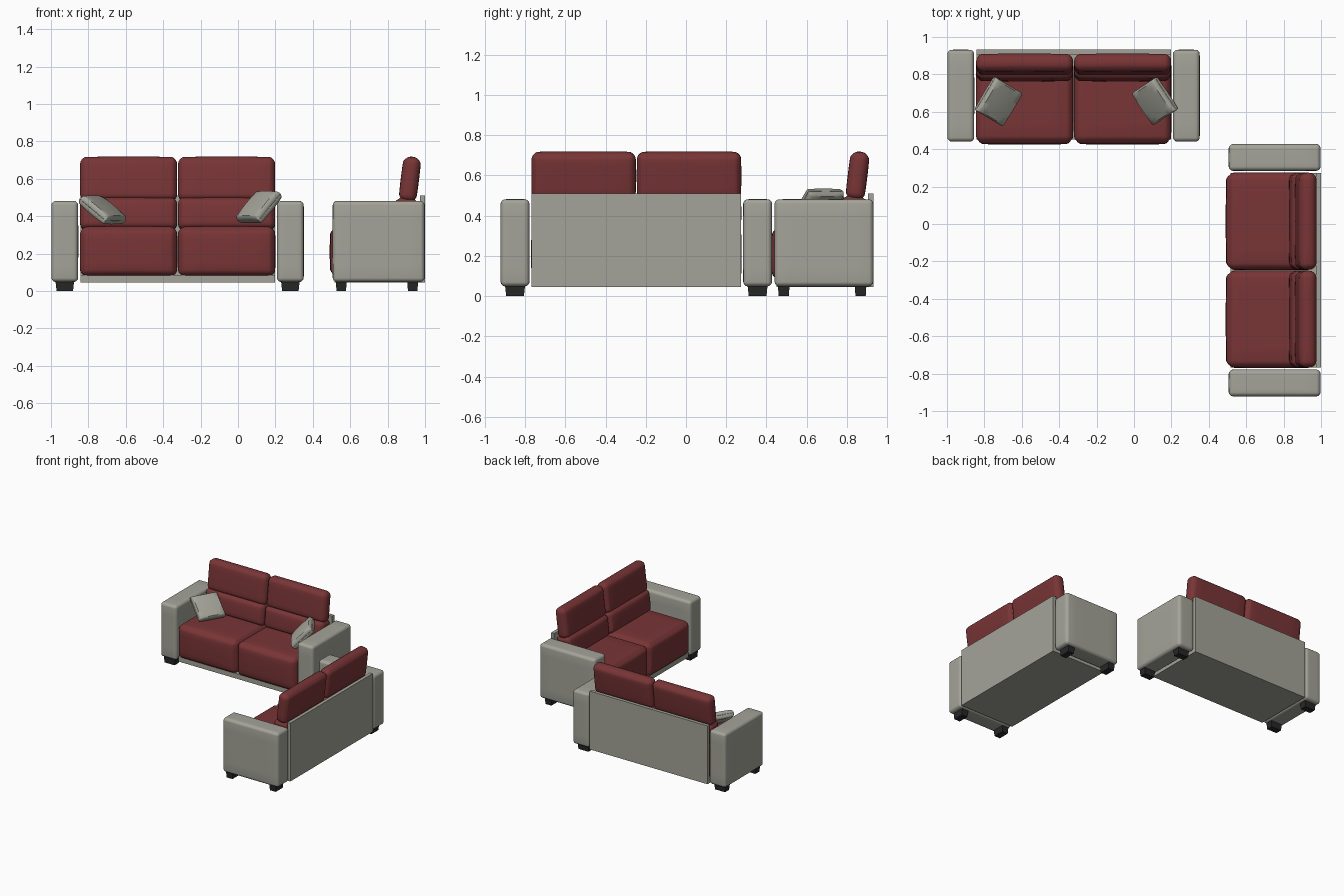
import bpy
import bmesh
from math import radians, atan2
from mathutils import Matrix, Vector

cube = bpy.data.objects.get("Cube")
if cube:
    bpy.data.objects.remove(cube)


def material(name, rgb, roughness):
    m = bpy.data.materials.new(name)
    m.use_nodes = True
    m.diffuse_color = (*rgb, 1)
    shader = next(n for n in m.node_tree.nodes if n.type == 'BSDF_PRINCIPLED')
    shader.inputs["Base Color"].default_value = (*rgb, 1)
    shader.inputs["Roughness"].default_value = roughness
    return m


RED = material("red_fabric", (0.19, 0.035, 0.037), 0.8)
GREY = material("grey_fabric", (0.37, 0.37, 0.32), 0.8)
DARK = material("dark_wood", (0.02, 0.02, 0.022), 0.5)


def add_object(name, bm, mat, matrix, smooth=True):
    mesh = bpy.data.meshes.new(name)
    bm.to_mesh(mesh)
    bm.free()
    mesh.materials.append(mat)
    obj = bpy.data.objects.new(name, mesh)
    bpy.context.collection.objects.link(obj)
    obj.matrix_world = matrix
    if smooth:
        bpy.ops.object.select_all(action='DESELECT')
        obj.select_set(True)
        bpy.context.view_layer.objects.active = obj
        bpy.ops.object.shade_smooth_by_angle(angle=radians(40))
    return obj


def soft_box(name, half, radius, puff, mat, matrix):
    """Rounded box whose faces bulge outward by the puff amounts."""
    bm = bmesh.new()
    bmesh.ops.create_cube(bm, size=2)
    bmesh.ops.subdivide_edges(bm, edges=bm.edges[:], cuts=11, use_grid_fill=True)
    for v in bm.verts:
        t = v.co.copy()
        core, shell = Vector(), Vector()
        for a in range(3):
            sign = 1 if t[a] >= 0 else -1
            core[a] = sign * min(abs(t[a]) * 2, 1) * (half[a] - radius)
            shell[a] = sign * max(abs(t[a]) * 2 - 1, 0)
        p = core + shell.normalized() * radius
        for a in range(3):
            b, c = (a + 1) % 3, (a + 2) % 3
            p[a] += puff[a] * t[a] * (1 - t[b] ** 2) * (1 - t[c] ** 2)
        v.co = p
    return add_object(name, bm, mat, matrix)


def box(name, low, high, mat, matrix, taper=1.0):
    """Plain box between two corners, with an optional narrower bottom."""
    low, high = Vector(low), Vector(high)
    bm = bmesh.new()
    bmesh.ops.create_cube(bm, size=1)
    for v in bm.verts:
        s = taper if v.co.z < 0 else 1
        v.co = Vector((v.co.x * s, v.co.y * s, v.co.z)) * (high - low)
    return add_object(name, bm, mat, matrix @ Matrix.Translation((low + high) / 2), False)


def sofa(prefix, frame):
    # Base plate and back panel
    box(prefix + "_base", (-0.52, -0.235, 0.045), (0.52, 0.222, 0.085), GREY, frame)
    box(prefix + "_back_panel", (-0.52, 0.22, 0.045), (0.52, 0.247, 0.51), GREY, frame)
    for side, s in (("right", -1), ("left", 1)):
        part = prefix + "_" + side

        # Arm and its two feet
        soft_box(part + "_arm", (0.07, 0.244, 0.215), 0.02, (0.002, 0.002, 0.002), GREY,
                 frame @ Matrix.Translation((s * 0.603, 0, 0.265)))
        for end, y in (("front", -0.2), ("rear", 0.182)):
            box(f"{part}_{end}_foot", (s * 0.603 - 0.05, y - 0.029, 0),
                (s * 0.603 + 0.05, y + 0.029, 0.055), DARK, frame, 0.88)

        # Seat, lower back and head cushions
        soft_box(part + "_seat_cushion", (0.257, 0.232, 0.131), 0.035, (0.004, 0.012, 0.006),
                 RED, frame @ Matrix.Translation((s * 0.262, -0.018, 0.21)))
        lean = Matrix.Rotation(radians(-7), 4, 'X')
        soft_box(part + "_back_cushion", (0.257, 0.055, 0.085), 0.03, (0.003, 0.01, 0.003),
                 RED, frame @ Matrix.Translation((s * 0.262, 0.145, 0.412)) @ lean)
        soft_box(part + "_head_cushion", (0.257, 0.044, 0.117), 0.033, (0.003, 0.005, 0.004),
                 RED, frame @ Matrix.Translation((s * 0.262, 0.167, 0.598)) @ lean)


sofa("rear_sofa", Matrix.Translation((-0.323, 0.686, 0)))
sofa("side_sofa", Matrix.Translation((0.752, -0.247, 0)) @ Matrix.Rotation(radians(-90), 4, 'Z'))


# Loose pillows leaning on the arms of the rear sofa
def pillow(name, centre, uphill, pitch):
    turn = Matrix.Rotation(atan2(uphill[1], uphill[0]), 4, 'Z')
    tilt = Matrix.Rotation(radians(-pitch), 4, 'Y')
    soft_box(name, (0.104, 0.107, 0.014), 0.013, (-0.006, -0.006, 0.02), GREY,
             Matrix.Translation(centre) @ turn @ tilt)


pillow("right_pillow", (-0.725, 0.655, 0.434), (-0.86, 0.51), 36)
pillow("left_pillow", (0.112, 0.657, 0.449), (0.83, 0.55), 46)
